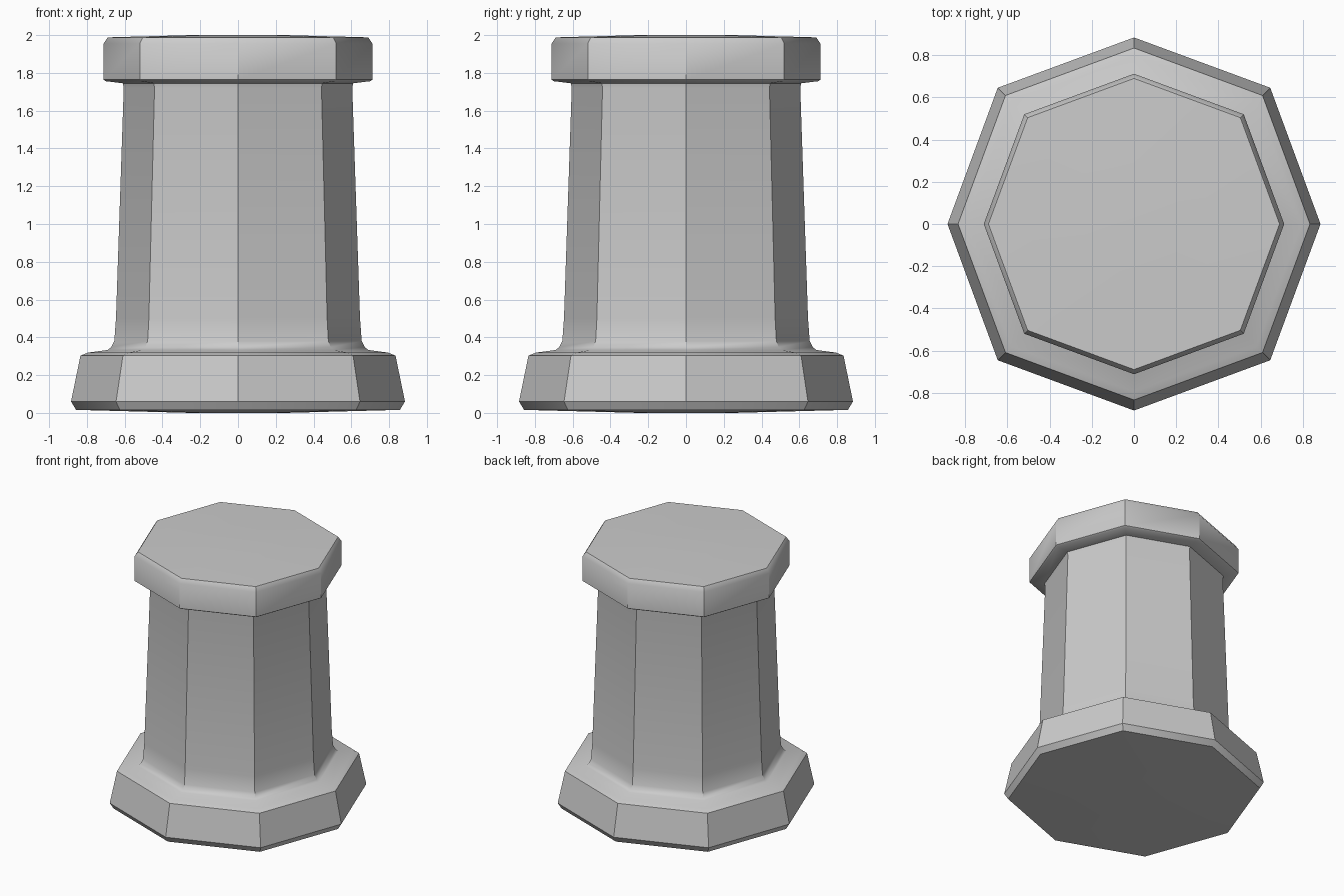
import bpy, bmesh, math

if "Cube" in bpy.data.objects:
    bpy.data.objects.remove(bpy.data.objects["Cube"])

SIDES = 8
DIAGONAL = 1.033  # the diagonal corners sit slightly further out

# (radius, height) from foot to cap
profile = [
    (0.25, 0.0), (0.857, 0.016), (0.884, 0.06),            # underside and foot
    (0.834, 0.303), (0.795, 0.319), (0.69, 0.333),         # foot shoulder
    (0.672, 0.348), (0.655, 0.38), (0.646, 0.50),          # fillet into shaft
    (0.605, 1.72), (0.61, 1.745),                          # tapered shaft
    (0.70, 1.756), (0.712, 1.764), (0.712, 1.955),         # cap
    (0.69, 1.988), (0.25, 2.0),                            # bevelled top
]

bm = bmesh.new()
rings = []
for r, z in profile:
    ring = []
    for i in range(SIDES):
        a = i * math.tau / SIDES
        k = r * (DIAGONAL if i % 2 else 1.0)
        ring.append(bm.verts.new((k * math.cos(a), k * math.sin(a), z)))
    rings.append(ring)

# Skin the rings and close both ends
for lower, upper in zip(rings, rings[1:]):
    for i in range(SIDES):
        j = (i + 1) % SIDES
        bm.faces.new((lower[i], lower[j], upper[j], upper[i]))
bm.faces.new(rings[0][::-1])
bm.faces.new(rings[-1])
bmesh.ops.recalc_face_normals(bm, faces=bm.faces)

mesh = bpy.data.meshes.new("octagonal_pedestal")
bm.to_mesh(mesh)
bm.free()
pedestal = bpy.data.objects.new("octagonal_pedestal", mesh)
bpy.context.collection.objects.link(pedestal)

# Smooth the fillets, keep the corner edges sharp
bpy.context.view_layer.objects.active = pedestal
pedestal.select_set(True)
bpy.ops.object.shade_smooth_by_angle(angle=math.radians(35))
